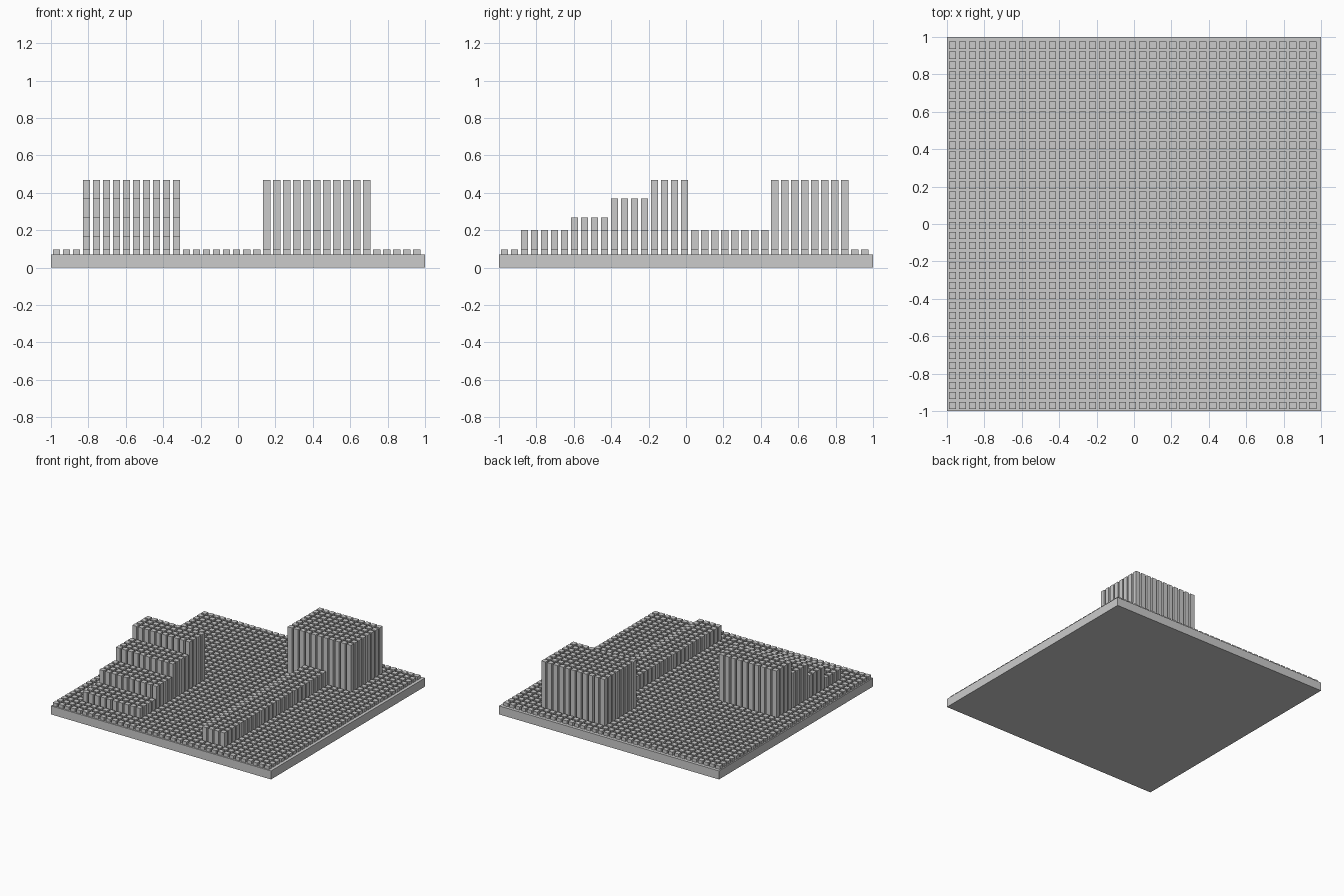
import bpy, bmesh
from mathutils import Matrix

if "Cube" in bpy.data.objects:
    bpy.data.objects.remove(bpy.data.objects["Cube"])

PITCH, WIDTH, START, COUNT = 0.0535, 0.039, -0.99, 37
BASE_TOP = 0.07

grey = bpy.data.materials.new("grey")
grey.diffuse_color = (0.6, 0.6, 0.6, 1)
grey.use_nodes = True
grey.node_tree.nodes["Principled BSDF"].inputs["Base Color"].default_value = grey.diffuse_color


def add_box(bm, x0, x1, y0, y1, z0, z1):
    size = Matrix.Diagonal((x1 - x0, y1 - y0, z1 - z0, 1))
    place = Matrix.Translation(((x0 + x1) / 2, (y0 + y1) / 2, (z0 + z1) / 2))
    bmesh.ops.create_cube(bm, size=1, matrix=place @ size)


def finish(bm, name):
    mesh = bpy.data.meshes.new(name)
    bm.to_mesh(mesh)
    bm.free()
    mesh.materials.append(grey)
    bpy.context.collection.objects.link(bpy.data.objects.new(name, mesh))


# Blocks of raised posts: name, first/last column, first/last row, top height
BLOCKS = [
    ("step_1", 3, 12, 3, 6, 0.168),
    ("step_2", 3, 12, 7, 10, 0.267),
    ("step_3", 3, 12, 11, 14, 0.369),
    ("step_4", 3, 12, 15, 18, 0.468),
    ("wall", 24, 27, 2, 26, 0.202),
    ("tower", 21, 31, 27, 34, 0.468),
]


def add_posts(name, cells, top):
    bm = bmesh.new()
    for i, j in cells:
        x, y = START + i * PITCH, START + j * PITCH
        add_box(bm, x, x + WIDTH, y, y + WIDTH, BASE_TOP, top)
    finish(bm, name)


# Base slab
bm = bmesh.new()
add_box(bm, -1, 1, -1, 1, 0, BASE_TOP)
finish(bm, "base_slab")

# Raised posts, then low studs everywhere else
free = {(i, j) for i in range(COUNT) for j in range(COUNT)}
for name, i0, i1, j0, j1, top in BLOCKS:
    cells = {(i, j) for i in range(i0, i1 + 1) for j in range(j0, j1 + 1)}
    add_posts(name + "_posts", sorted(cells), top)
    free -= cells
add_posts("low_studs", sorted(free), 0.097)
